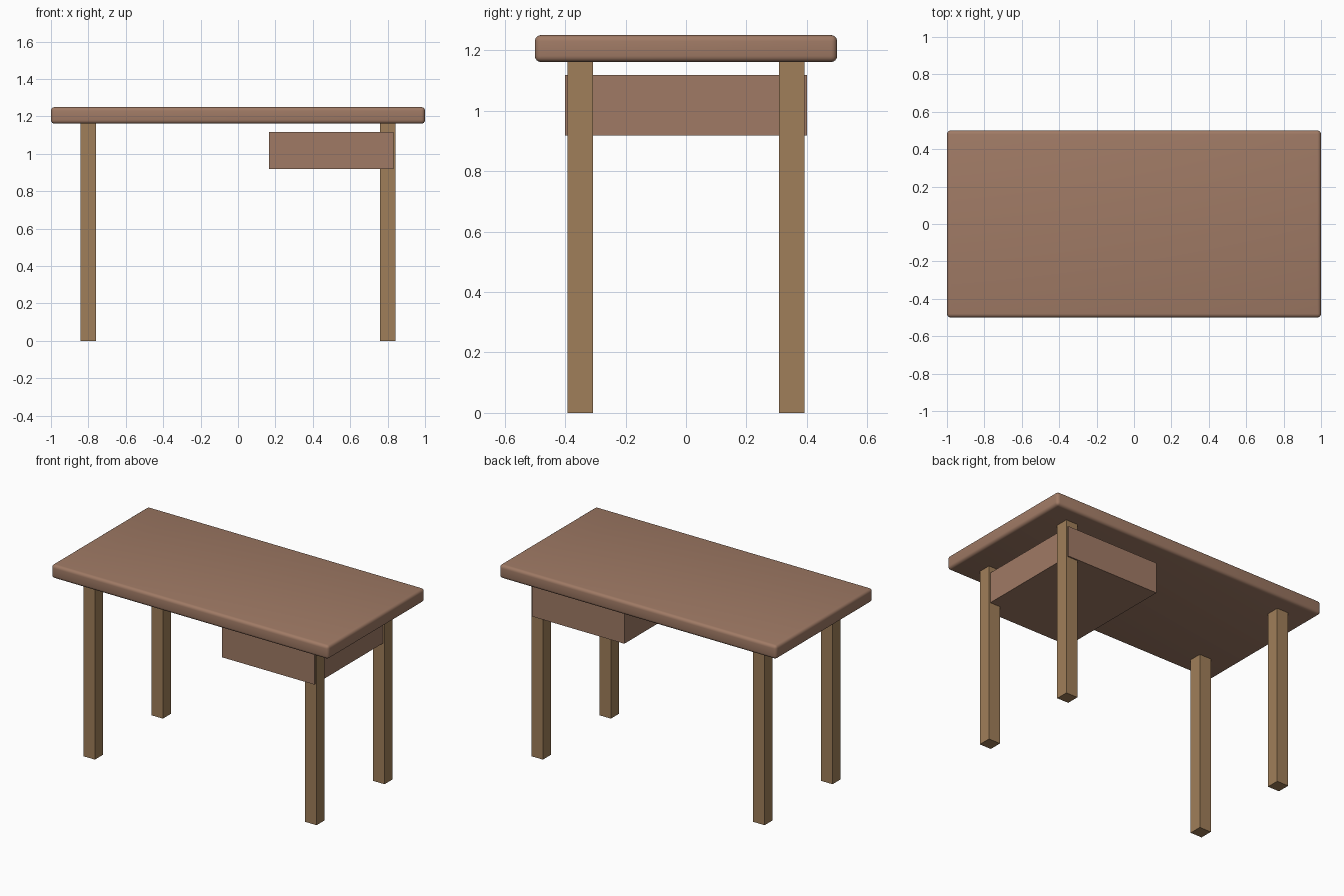
import bpy

if "Cube" in bpy.data.objects:
    bpy.data.objects.remove(bpy.data.objects["Cube"])

def material(name, color):
    m = bpy.data.materials.new(name)
    m.diffuse_color = color
    m.use_nodes = True
    m.node_tree.nodes["Principled BSDF"].inputs["Base Color"].default_value = m.diffuse_color
    return m

top_wood = material("top_wood", (0.35, 0.195, 0.13, 1))
leg_wood = material("leg_wood", (0.35, 0.21, 0.10, 1))

def box(name, x, y, z, mat):
    """Box from (min, max) ranges on each axis."""
    bpy.ops.mesh.primitive_cube_add(size=1, location=[sum(r) / 2 for r in (x, y, z)])
    ob = bpy.context.object
    ob.name = name
    ob.scale = [r[1] - r[0] for r in (x, y, z)]
    bpy.ops.object.transform_apply(location=False, rotation=False, scale=True)
    ob.data.materials.append(mat)
    return ob

# Table top with rounded edges
top = box("table_top", (-1, 1), (-0.5, 0.5), (1.161, 1.25), top_wood)
bevel = top.modifiers.new("rounded_edges", 'BEVEL')
bevel.width = 0.02
bevel.segments = 4
bpy.ops.object.modifier_apply(modifier=bevel.name)
bpy.ops.object.shade_smooth_by_angle()

# Four square legs
w = 0.0415
for side, cx in (("left", -0.8), ("right", 0.8)):
    for end, cy in (("front", -0.35), ("back", 0.35)):
        box(f"{end}_{side}_leg", (cx - w, cx + w), (cy - w, cy + w), (0, 1.165), leg_wood)

# Drawer box on the right, hanging just below the top
box("drawer", (0.165, 0.832), (-0.4, 0.4), (0.918, 1.118), top_wood)
